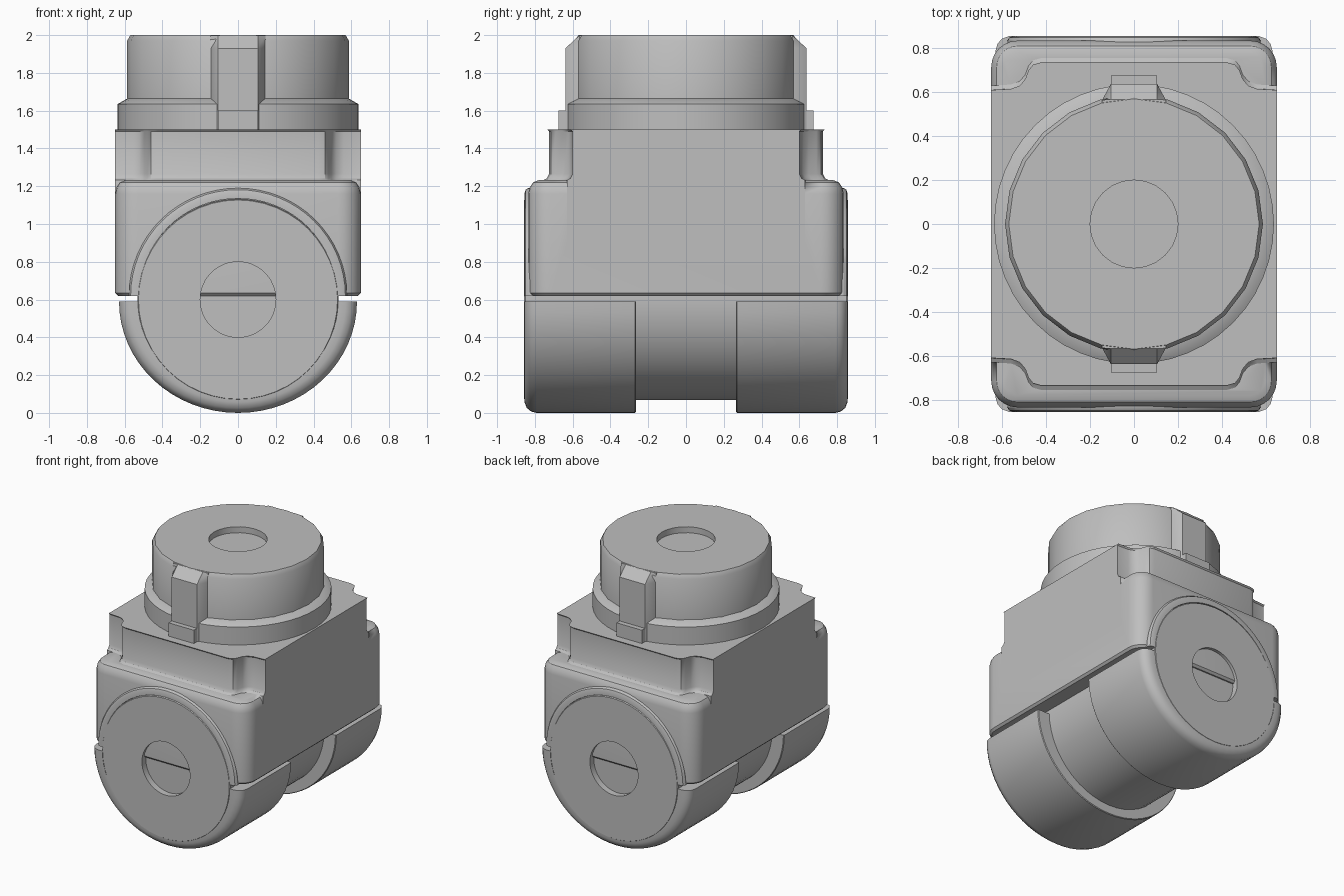
import bpy, bmesh, math
from mathutils import Vector

cube = bpy.data.objects.get("Cube")
if cube:
    bpy.data.objects.remove(cube, do_unlink=True)

grey = bpy.data.materials.new("light grey")
grey.use_nodes = True
GREY = (0.52, 0.52, 0.52, 1)
grey.diffuse_color = GREY
grey.node_tree.nodes["Principled BSDF"].inputs["Base Color"].default_value = GREY


def finish(name, bm, angle=32):
    """Clean the mesh, link it as an object and smooth it by angle."""
    bmesh.ops.remove_doubles(bm, verts=bm.verts, dist=1e-5)
    bmesh.ops.recalc_face_normals(bm, faces=bm.faces)
    mesh = bpy.data.meshes.new(name)
    bm.to_mesh(mesh)
    bm.free()
    mesh.materials.append(grey)
    ob = bpy.data.objects.new(name, mesh)
    bpy.context.collection.objects.link(ob)
    bpy.ops.object.select_all(action='DESELECT')
    ob.select_set(True)
    bpy.context.view_layer.objects.active = ob
    bpy.ops.object.shade_smooth_by_angle(angle=math.radians(angle))
    return ob


def loft(name, rings):
    """Bridge rings of equal point count and cap both ends."""
    bm = bmesh.new()
    rows = [[bm.verts.new(p) for p in ring] for ring in rings]
    n = len(rows[0])
    for a, b in zip(rows, rows[1:]):
        for i in range(n):
            j = (i + 1) % n
            bm.faces.new((a[i], a[j], b[j], b[i]))
    bm.faces.new(rows[0])
    bm.faces.new(rows[-1])
    return finish(name, bm)


def lathe(name, profile, place, segs, start=0.0, sweep=math.tau, angle=32):
    """Turn (radius, height) points; place maps (u, v, height) to space.
    A partial sweep expects a closed profile and gets end caps."""
    full = sweep > 6.28
    bm = bmesh.new()
    rows = []
    for k in range(segs if full else segs + 1):
        t = start + sweep * k / segs
        rows.append([bm.verts.new(place(r * math.cos(t), r * math.sin(t), h))
                     for r, h in profile])
    n = len(profile)
    for k in range(segs):
        a, b = rows[k], rows[(k + 1) % len(rows)]
        for i in range(n - 1 if full else n):
            j = (i + 1) % n
            if full and profile[i][0] == 0:
                bm.faces.new((a[i], a[j], b[j]))
            elif full and profile[j][0] == 0:
                bm.faces.new((a[i], a[j], b[i]))
            else:
                bm.faces.new((a[i], a[j], b[j], b[i]))
    if not full:
        bm.faces.new(rows[0])
        bm.faces.new(rows[-1])
    return finish(name, bm, angle)


def rounded_rect(hx, hy, r, z, steps=6):
    pts = []
    for q, (sx, sy) in enumerate(((1, 1), (-1, 1), (-1, -1), (1, -1))):
        for s in range(steps + 1):
            t = math.pi / 2 * (q + s / steps)
            pts.append(Vector((sx * (hx - r) + r * math.cos(t),
                               sy * (hy - r) + r * math.sin(t), z)))
    return pts


# Lower housing: rounded box with softened top and bottom rims
levels = ((0.62, 0.015), (0.635, 0), (1.16, 0), (1.195, 0.008),
          (1.22, 0.025), (1.232, 0.055))
body = loft("housing", [rounded_rect(0.65 - d, 0.835 - d, 0.12 - d, z)
                        for z, d in levels])

# Upper housing: block with stepped corners, flaring slightly into the ledge
corner = ((0.65, 0.60), (0.56, 0.605), (0.52, 0.62), (0.495, 0.65),
          (0.48, 0.69), (0.46, 0.715), (0.425, 0.725))
outline = (list(corner) + [(-x, y) for x, y in reversed(corner)]
           + [(-x, -y) for x, y in corner] + [(x, -y) for x, y in reversed(corner)])
flare = ((0.9, 0.03), (1.232, 0.03), (1.242, 0.012), (1.265, 0), (1.49, 0), (1.5, -0.01))
upper = loft("upper_housing", [[(x, y + math.copysign(d, y), z) for x, y in outline]
                               for z, d in flare])

# Merge the two housing blocks into one shell
union = body.modifiers.new("union", 'BOOLEAN')
union.operation = 'UNION'
union.solver = 'EXACT'
union.object = upper
bpy.context.view_layer.objects.active = body
bpy.ops.object.modifier_apply(modifier=union.name)
bpy.data.objects.remove(upper, do_unlink=True)

# Pivot barrel along y with a shallow socket at each end
half = [(0, 0.81), (0.2, 0.81), (0.2, 0.857), (0.527, 0.857), (0.532, 0.85)]
barrel = half + [(r, -h) for r, h in reversed(half)]
lathe("pivot_barrel", barrel, lambda u, v, h: (u, h, 0.6 + v), 48)

# Half-round clamp shells below and raised arches above, front and back
shell = [(0.53, 0.265), (0.625, 0.265), (0.63, 0.27), (0.63, 0.79), (0.622, 0.82),
         (0.602, 0.843), (0.57, 0.855), (0.53, 0.855)]
arch = [(0.535, 0.6), (0.592, 0.6), (0.592, 0.835), (0.583, 0.849),
        (0.565, 0.855), (0.535, 0.855)]
for side, s in (("front", -1), ("back", 1)):
    lathe(side + "_clamp_shell", shell,
          lambda u, v, h: (u, s * h, 0.59 + v * 0.59 / 0.63),
          32, math.pi, math.pi)
    lathe(side + "_arch", arch,
          lambda u, v, h: (u * 0.975, s * h, 0.62 + v * 0.57 / 0.592),
          32, 0, math.pi)

# Turntable: base ring and the flange above it with a shallow socket
lathe("turntable_ring", [(0, 1.48), (0.637, 1.48), (0.637, 1.635), (0.585, 1.665), (0, 1.665)],
      lambda u, v, h: (u, v, h), 48)
lathe("turntable_flange", [(0, 1.6), (0.587, 1.6), (0.587, 1.97), (0.57, 2.0),
                           (0.2, 2.0), (0.2, 1.955), (0, 1.955)],
      lambda u, v, h: (u, v, h), 24)

# Alignment keys and small tabs, front and back
key = ((-0.145, 0.45), (-0.145, 0.565), (-0.105, 0.638),
       (0.105, 0.638), (0.145, 0.565), (0.145, 0.45))
for side, s in (("front", -1), ("back", 1)):
    loft(side + "_key", [[(x, s * min(y, top), z) for x, y in key]
                         for z, top in ((1.5, 1), (1.93, 1), (1.998, 0.567))])
    loft(side + "_tab", [[(x, s * y, z) for x, y in
                          ((-0.105, 0.55), (-0.105, 0.675), (0.105, 0.675), (0.105, 0.55))]
                         for z in (1.49, 1.6)])
